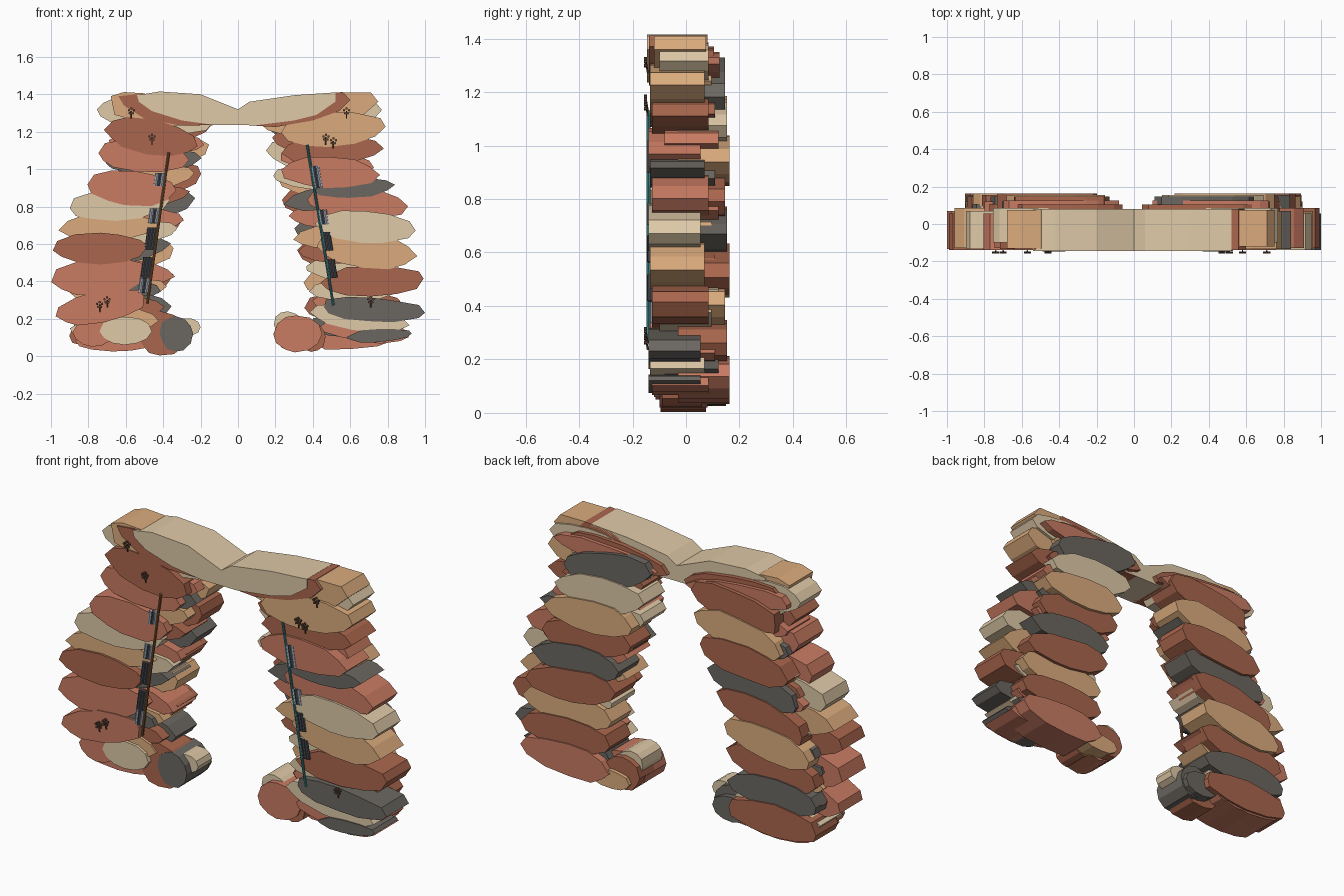
import bpy, bmesh, math, random
from mathutils import Vector, Matrix

if "Cube" in bpy.data.objects:
    bpy.data.objects.remove(bpy.data.objects["Cube"])

random.seed(4)
RGB = {'terra': (199, 122, 98), 'rust': (168, 102, 78), 'tan': (218, 170, 124),
       'beige': (222, 200, 166), 'grey': (107, 103, 97), 'teal': (62, 132, 135),
       'wood': (140, 95, 55), 'steel': (160, 172, 188), 'dark': (70, 73, 78), 'plant': (95, 72, 58)}
MATS = {}
for key, c in RGB.items():
    MATS[key] = bpy.data.materials.new(key)
    MATS[key].diffuse_color = [(v / 255) ** 2.2 for v in c] + [1]


def finish(name, bm, col):
    bmesh.ops.recalc_face_normals(bm, faces=bm.faces)
    me = bpy.data.meshes.new(name)
    bm.to_mesh(me)
    bm.free()
    me.materials.append(MATS[col])
    ob = bpy.data.objects.new(name, me)
    bpy.context.collection.objects.link(ob)
    return ob


def prism(name, pts, y0, y1, col):
    bm = bmesh.new()
    f = bm.faces.new([bm.verts.new((x, y0, z)) for x, z in pts])
    ext = bmesh.ops.extrude_face_region(bm, geom=[f])['geom']
    bmesh.ops.translate(bm, vec=(0, y1 - y0, 0), verts=[v for v in ext if isinstance(v, bmesh.types.BMVert)])
    return finish(name, bm, col)


# lens-shaped rock plate outline, extruded front to back
LENS = [(-1, 0), (-.84, .58), (-.5, .9), (-.05, 1), (.45, .86), (.84, .5),
        (1, 0), (.82, -.55), (.4, -.9), (-.1, -1), (-.55, -.84), (-.87, -.45)]


def slab(name, x, z, w, h, deg, y0, y1, col, jit=.07):
    a = math.radians(deg)
    pts = []
    for u, v in LENS:
        u = max(-1, min(1, u + random.uniform(-jit, jit))) * w
        v = max(-1, min(1, v + random.uniform(-jit, jit))) * h
        pts.append((x + u * math.cos(a) - v * math.sin(a), max(0, z + u * math.sin(a) + v * math.cos(a))))
    return prism(name, pts, y0, y1, col)


# front plates: x, z, half width, half height, tilt, colour
left_front = [
    (-.46, 1.17, .26, .095, -10, 'rust'), (-.51, 1.07, .25, .085, -5, 'terra'),
    (-.565, .90, .24, .095, -4, 'terra'), (-.63, .81, .27, .085, 4, 'beige'),
    (-.69, .69, .27, .08, 3, 'tan'), (-.73, .575, .26, .085, 2, 'rust'),
    (-.73, .425, .27, .095, 5, 'terra'), (-.66, .385, .25, .06, -8, 'grey'),
    (-.73, .265, .25, .085, 12, 'terra'), (-.64, .20, .22, .07, -4, 'tan')]
right_front = [
    (.51, 1.21, .28, .095, 3, 'tan'), (.50, 1.10, .28, .08, 3, 'rust'),
    (.49, .98, .27, .085, -3, 'terra'), (.62, .90, .22, .055, 4, 'grey'),
    (.64, .82, .27, .08, -4, 'terra'), (.68, .69, .27, .085, -3, 'beige'),
    (.69, .56, .27, .095, -6, 'tan'), (.72, .40, .28, .085, 2, 'rust'),
    (.72, .25, .28, .065, -3, 'grey'), (.65, .20, .27, .065, -8, 'beige'),
    (.68, .13, .25, .055, -7, 'terra'), (.76, .11, .18, .035, 3, 'grey')]
for side, rows in (('left', left_front), ('right', right_front)):
    for i, (x, z, w, h, d, c) in enumerate(rows):
        k = (i + 1) % 3
        y0 = -.105 if (side, i) == ('left', 9) else -.14 + .006 * k
        slab(f'{side}_front_plate_{i}', x, z, w, h, d, y0, .055 + .015 * k, c)

# middle and back plates follow the lean of each pillar
BACK = {-1: ['rust', 'tan', 'rust', 'grey', 'rust', 'tan', 'rust', 'grey', 'rust'],
        1: ['grey', 'beige', 'tan', 'rust', 'grey', 'rust', 'tan', 'rust', 'terra']}
MID = ['beige', 'terra', 'grey', 'tan', 'rust', 'terra', 'beige', 'grey', 'terra', 'tan', 'rust', 'beige']
for s, side in ((-1, 'left'), (1, 'right')):
    for i, c in enumerate(BACK[s]):
        z = 1.22 - i * .137
        x = .385 + .29 * (1.22 - z) + random.uniform(-.02, .02)
        slab(f'{side}_back_plate_{i}', s * min(x, .63), z, .275, .09, s * random.uniform(-14, 4),
             -.03, .146 + .008 * (i % 3), c)
    for i in range(12):
        z = 1.24 - i * .098
        x = .385 + .29 * (1.24 - z) + random.uniform(-.04, .03)
        slab(f'{side}_middle_plate_{i}', s * min(x, .64), z, .26, .062, s * random.uniform(-12, 8),
             -.10 + .01 * (i % 3), .095 + .013 * (i % 3), MID[(i + 3 * (s > 0)) % 12])

# foot boulders: x, z, half width, half height, y front, y back, colour
boulders = [
    (-.77, .125, .115, .075, -.115, .06, 'terra'), (-.6, .135, .14, .075, -.12, .06, 'beige'),
    (-.40, .12, .14, .12, -.095, .075, 'rust'), (-.33, .12, .09, .095, -.1, .1, 'grey'),
    (-.27, .155, .07, .05, -.06, .06, 'beige'), (-.65, .08, .22, .055, -.09, .15, 'terra'),
    (.32, .12, .135, .1, -.10, .08, 'terra'), (.27, .17, .08, .07, -.07, .1, 'beige'),
    (.40, .10, .07, .08, -.09, .06, 'rust'), (.30, .12, .11, .09, .0, .13, 'rust'),
    (.36, .08, .12, .05, -.02, .15, 'tan'), (-.36, .1, .11, .07, 0, .13, 'grey')]
for i, (x, z, w, h, y0, y1, c) in enumerate(boulders):
    slab(f'foot_boulder_{i}', x, z, w, h, 0, y0, y1, c, .05)

# top span: two caps meeting at the middle, with layered plates behind
prism('left_cap', [(-.54, 1.395), (-.42, 1.415), (-.2, 1.40), (0, 1.32), (0, 1.235), (-.12, 1.235),
                   (-.3, 1.26), (-.46, 1.31), (-.53, 1.36)], -.145, .08, 'beige')
prism('right_cap', [(0, 1.32), (.06, 1.36), (.3, 1.395), (.52, 1.41), (.52, 1.36), (.42, 1.29),
                    (.3, 1.26), (.1, 1.235), (0, 1.235)], -.145, .08, 'beige')
prism('left_cap_rim', [(-.64, 1.39), (-.54, 1.40), (-.4, 1.38), (-.1, 1.235), (-.32, 1.235),
                       (-.5, 1.27), (-.61, 1.34)], -.138, .07, 'rust')
prism('right_cap_rim', [(.05, 1.235), (.4, 1.40), (.56, 1.412), (.6, 1.37), (.54, 1.31), (.4, 1.26),
                        (.2, 1.225)], -.138, .08, 'rust')
prism('left_cap_end', [(-.68, 1.39), (-.61, 1.412), (-.5, 1.405), (-.2, 1.23), (-.45, 1.235),
                       (-.66, 1.29)], -.13, .075, 'tan')
prism('right_cap_end', [(.3, 1.3), (.56, 1.41), (.71, 1.41), (.75, 1.36), (.66, 1.28), (.5, 1.24)],
      -.12, .075, 'tan')
for s, side in ((-1, 'left'), (1, 'right')):
    slab(f'{side}_shoulder', s * .55, 1.31, .22, .075, s * 2, -.1, .085, 'beige')
    slab(f'{side}_span_inner', s * .34, 1.30, .30, .06, s * 6, -.1, .105, 'rust')
    slab(f'{side}_span_back', s * .40, 1.285, .32, .055, s * 4, -.08, .125, 'terra')


def tube(name, p, q, r, col, sides=8):
    p, q = Vector(p), Vector(q)
    bm = bmesh.new()
    m = Matrix.Translation((p + q) / 2) @ (q - p).to_track_quat('Z', 'Y').to_matrix().to_4x4()
    bmesh.ops.create_cone(bm, cap_ends=True, segments=sides, radius1=r, radius2=r, depth=(q - p).length, matrix=m)
    return finish(name, bm, col)


# leaning poles with clamped sleeves
def pole(side, a, b, col, shift, sleeves):
    a, b = Vector(a), Vector(b)
    tube(f'{side}_pole', a, b, .007, col)
    d = (b - a).normalized()
    for i, (t, ln, c) in enumerate(sleeves):
        m = a.lerp(b, t) + Vector((shift, .006, 0))
        for k in (-1, 0, 1):
            o = Vector((k * .016, 0, 0))
            tube(f'{side}_sleeve_{i}_{k}', m + o - d * ln / 2, m + o + d * ln / 2, .011, c if k else 'dark')


pole('left', (-.37, -.14, 1.09), (-.485, -.14, .28), 'wood', -.03,
     [(.18, .07, 'steel'), (.42, .08, 'steel'), (.57, .12, 'dark'), (.76, .11, 'dark'), (.88, .08, 'steel')])
pole('right', (.37, -.14, 1.13), (.51, -.14, .27), 'teal', .02,
     [(.2, .12, 'steel'), (.45, .08, 'steel'), (.6, .1, 'dark'), (.77, .1, 'dark')])

# little dried plants on the front face
for i, (x, z) in enumerate([(-.57, 1.31), (-.46, 1.17), (-.70, .30), (-.74, .275),
                            (.58, 1.31), (.47, 1.17), (.51, 1.15), (.71, .30)]):
    tube(f'plant_stem_{i}', (x, -.143, z - .04), (x, -.15, z), .004, 'plant', 5)
    for k in range(5):
        a = k * math.tau / 5 + .3
        c = Vector((x + .014 * math.cos(a), -.152, z + .014 * math.sin(a)))
        tube(f'plant_petal_{i}_{k}', c - Vector((0, .006, 0)), c + Vector((0, .006, 0)), .007, 'plant', 6)

for m in bpy.data.materials:
    if m.users and not m.is_grease_pencil:
        m.use_nodes = True
        m.node_tree.nodes["Principled BSDF"].inputs["Base Color"].default_value = m.diffuse_color
